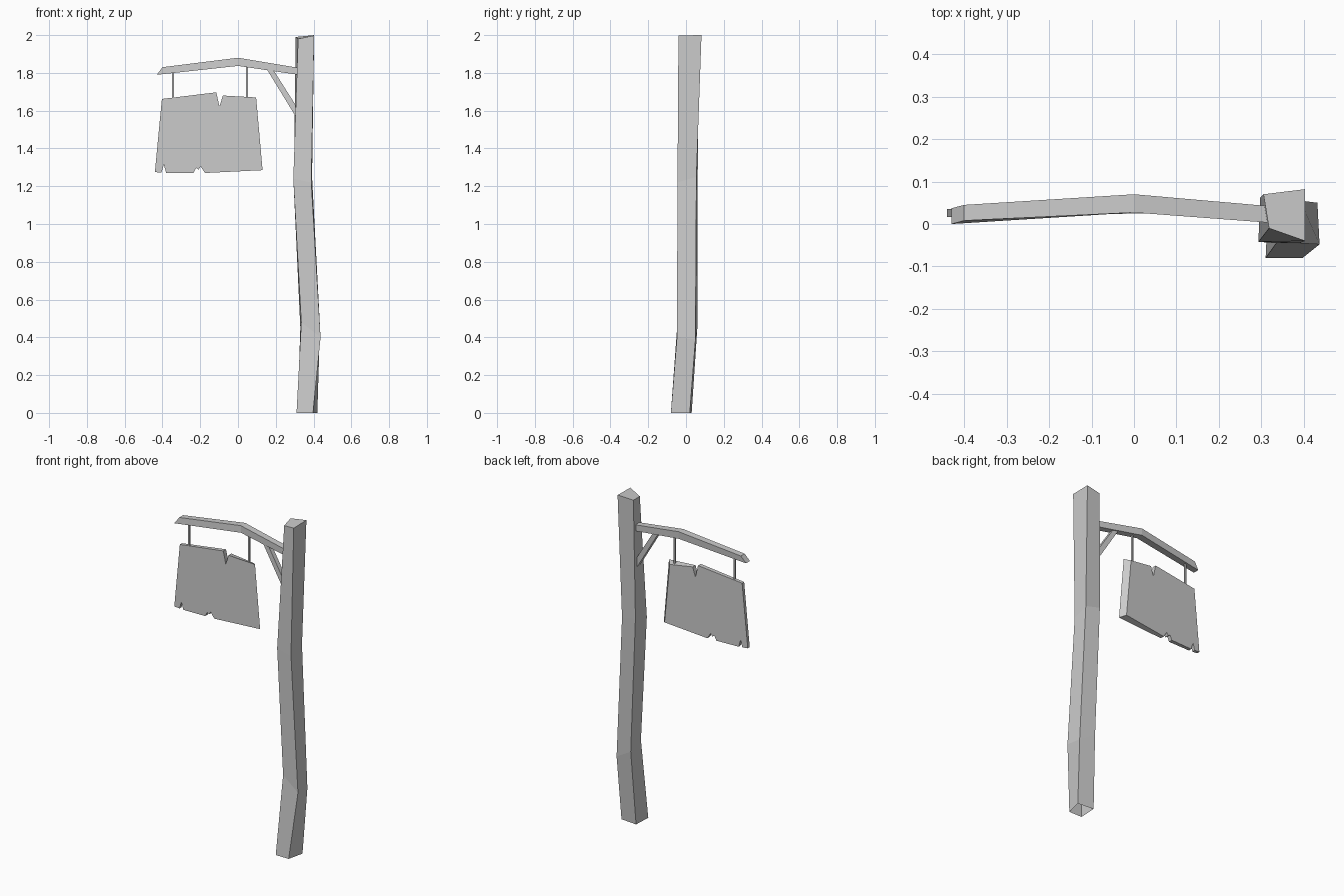
import bpy, bmesh
from mathutils import Vector


def loft(name, rings, cap_start=True, cap_end=True):
    """Skin a list of equal-length vertex rings into one flat-shaded object."""
    bm = bmesh.new()
    loops = [[bm.verts.new(p) for p in ring] for ring in rings]
    n = len(loops[0])
    for a, b in zip(loops, loops[1:]):
        for i in range(n):
            j = (i + 1) % n
            bm.faces.new((a[i], a[j], b[j], b[i]))
    if cap_start:
        bm.faces.new(loops[0][::-1])
    if cap_end:
        bm.faces.new(loops[-1])
    bmesh.ops.recalc_face_normals(bm, faces=bm.faces)
    mesh = bpy.data.meshes.new(name)
    bm.to_mesh(mesh)
    bm.free()
    obj = bpy.data.objects.new(name, mesh)
    bpy.context.collection.objects.link(obj)
    return obj


def side_ring(x_top, x_bot, y0, y1, top, bottom, y_skew=0.0):
    """Rectangular section of a beam running along x."""
    return [(x_bot, y0, bottom), (x_bot, y1, bottom),
            (x_top, y1 + y_skew, top), (x_top, y0 + y_skew, top)]


# Crooked post, open underneath, slanted top
loft("post", [
    [(0.31, -0.08, 0), (0.397, -0.08, 0), (0.42, 0.02, 0), (0.315, 0.03, 0)],
    [(0.335, -0.045, 0.48), (0.437, -0.048, 0.40), (0.432, 0.05, 0.39), (0.33, 0.06, 0.45)],
    [(0.293, -0.042, 1.24), (0.388, -0.045, 1.22), (0.392, 0.055, 1.25), (0.297, 0.062, 1.27)],
    [(0.318, -0.010, 1.98), (0.403, -0.04, 1.998), (0.403, 0.082, 2.0), (0.305, 0.07, 1.99)],
], cap_start=False)

# Bent arm with a slanted tip
loft("arm", [
    side_ring(-0.40, -0.43, 0.0, 0.037, 1.83, 1.79, 0.008),
    side_ring(0.0, 0.0, 0.027, 0.07, 1.88, 1.837),
    side_ring(0.32, 0.32, 0.003, 0.042, 1.827, 1.79),
])

# Diagonal brace between arm and post
loft("brace", [
    [(x, y, z) for x, z, y in ((0.155, 1.815, 0.02), (0.192, 1.808, 0.02),
                               (0.192, 1.808, 0.048), (0.155, 1.815, 0.048))],
    [(x, y, z) for x, z, y in ((0.305, 1.57, 0.008), (0.305, 1.63, 0.008),
                               (0.305, 1.63, 0.036), (0.305, 1.57, 0.036))],
])

# Two thin hangers
for side, x, y, top in (("left", -0.345, 0.026, 1.81), ("right", 0.047, 0.042, 1.845)):
    r = 0.005
    square = [(x - r, y - r), (x + r, y - r), (x + r, y + r), (x - r, y + r)]
    loft(f"hanger_{side}", [[(a, b, z) for a, b in square] for z in (1.655, top)])

# Chipped sign board, thicker towards the post with an inset back edge
outline = [(-0.403, 1.662), (-0.115, 1.697), (-0.098, 1.622), (-0.08, 1.68),
           (0.096, 1.67), (0.13, 1.285), (-0.175, 1.27), (-0.198, 1.305),
           (-0.208, 1.288), (-0.222, 1.297), (-0.235, 1.27), (-0.38, 1.27),
           (-0.393, 1.315), (-0.405, 1.272), (-0.44, 1.275)]
front, back = [], []
for x, z in outline:
    t = (x + 0.44) / 0.57
    front.append((x, 0.016 + 0.011 * t, z))
    inset = 0.027 if x > 0.05 else 0.0
    dz = (0.012 if z < 1.5 else -0.012) if inset else 0.0
    back.append((x - inset, 0.035 + 0.024 * t, z + dz))
loft("sign_board", [front, back])
